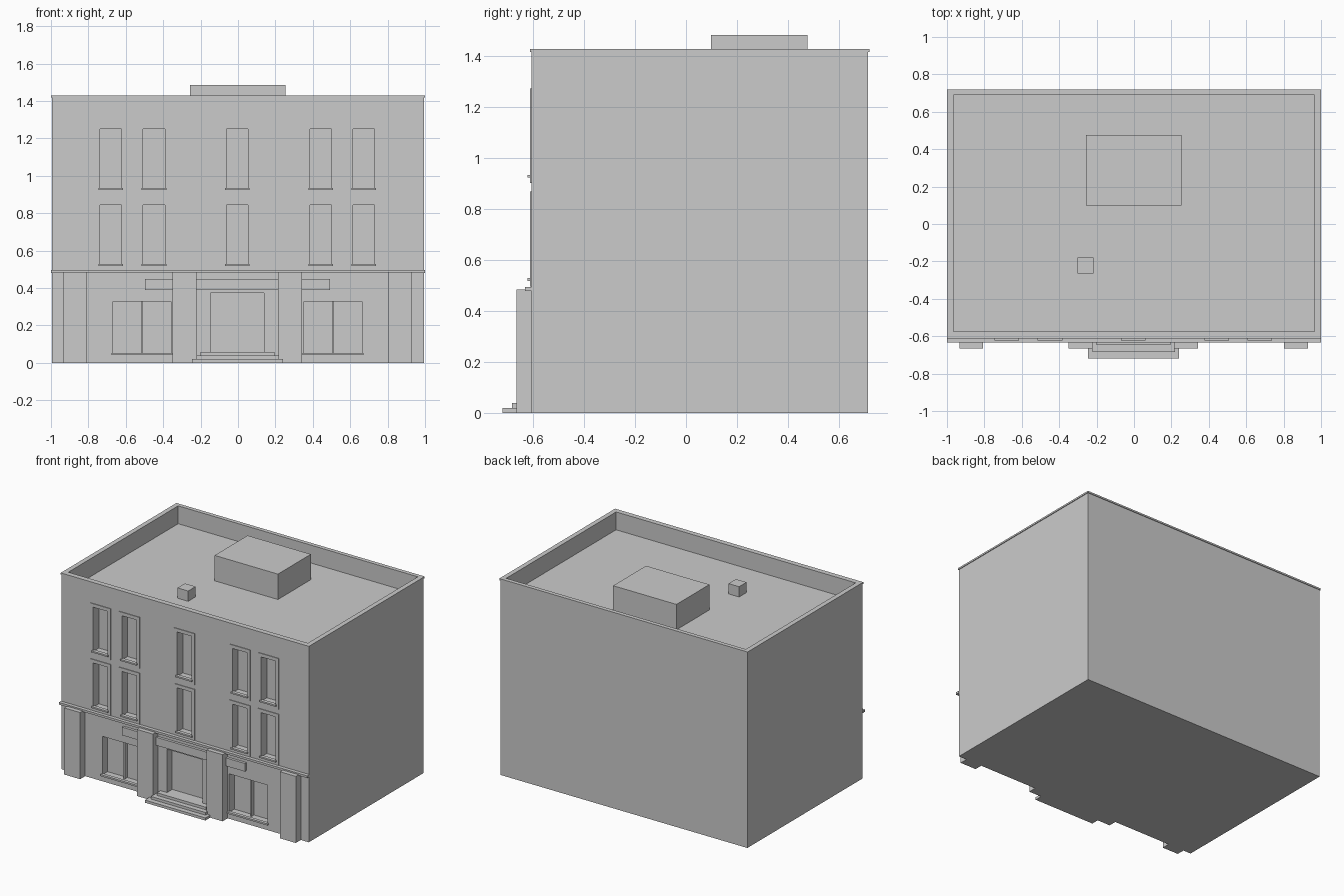
import bpy
import bmesh
from mathutils import Matrix, Vector

if "Cube" in bpy.data.objects:
    bpy.data.objects.remove(bpy.data.objects["Cube"], do_unlink=True)

stone = bpy.data.materials.new("plain_grey")
stone.use_nodes = True
GREY = (0.6, 0.6, 0.6, 1)
stone.diffuse_color = GREY
stone.node_tree.nodes["Principled BSDF"].inputs["Base Color"].default_value = GREY


def boxes(name, spans):
    """One object from boxes given as (x0, x1, y0, y1, z0, z1)."""
    bm = bmesh.new()
    for x0, x1, y0, y1, z0, z1 in spans:
        centre = Vector((x0 + x1, y0 + y1, z0 + z1)) / 2
        size = Matrix.Diagonal((x1 - x0, y1 - y0, z1 - z0, 1))
        bmesh.ops.create_cube(bm, size=1, matrix=Matrix.Translation(centre) @ size)
    mesh = bpy.data.meshes.new(name)
    bm.to_mesh(mesh)
    bm.free()
    mesh.materials.append(stone)
    obj = bpy.data.objects.new(name, mesh)
    bpy.context.collection.objects.link(obj)
    return obj


FRONT, BACK, SIDE = -0.607, 0.715, 0.995
TOP, ROOF = 1.43, 1.30
PANE = FRONT + 0.06
IN_X, IN_FRONT, IN_BACK = 0.965, -0.574, 0.69

# Window and door openings as (x0, x1, z0, z1)
upper = [(x - 0.058, x + 0.058, z, z + 0.322)
         for z in (0.522, 0.928)
         for x in (-0.68, -0.449, -0.004, 0.442, 0.673)]
shop = [(x - 0.155, x + 0.155, 0.047, 0.327) for x in (-0.513, 0.508)]
door = (-0.147, 0.14, 0.057, 0.372)

# Main block, with the openings and the sunken roof cut out
body = boxes("building_body", [(-SIDE, SIDE, FRONT, BACK, 0, TOP - 0.01)])
cuts = [(x0, x1, FRONT - 0.1, PANE, z0, z1) for x0, x1, z0, z1 in upper + shop + [door]]
cuts.append((-IN_X, IN_X, IN_FRONT, IN_BACK, ROOF, TOP + 0.1))
# Keep the wall recesses clear of the roof well
cutter = boxes("opening_cutter", cuts)
cutter.hide_render = True
mod = body.modifiers.new("openings", "BOOLEAN")
mod.operation = "DIFFERENCE"
mod.solver = "EXACT"
mod.object = cutter
bpy.context.view_layer.update()
cut_mesh = bpy.data.meshes.new_from_object(
    body.evaluated_get(bpy.context.evaluated_depsgraph_get()))
body.modifiers.clear()
body.data = cut_mesh
bpy.data.objects.remove(cutter, do_unlink=True)

# Coping around the parapet
z = (TOP - 0.012, TOP)
boxes("parapet_coping", [
    (-1, 1, FRONT - 0.005, IN_FRONT, *z), (-1, 1, IN_BACK, BACK + 0.005, *z),
    (-1, -IN_X, IN_FRONT, IN_BACK, *z), (IN_X, 1, IN_FRONT, IN_BACK, *z)])

# Rooftop boxes
boxes("roof_plant_room", [(-0.257, 0.253, 0.098, 0.477, ROOF, 1.485)])
boxes("roof_vent", [(-0.302, -0.216, -0.265, -0.18, ROOF, ROOF + 0.075)])

# Thin surrounds and sills of the upper windows
T = 0.025
y = (FRONT - 0.005, FRONT)
surround, sills = [], []
for x0, x1, z0, z1 in upper:
    surround += [(x0 - T, x0, *y, z0 - T, z1 + T), (x1, x1 + T, *y, z0 - T, z1 + T),
                 (x0, x1, *y, z1, z1 + T), (x0, x1, *y, z0 - T, z0)]
    sills.append((x0 - 0.008, x1 + 0.008, FRONT - 0.016, FRONT + 0.01, z0 - 0.004, z0 + 0.007))
boxes("window_surrounds", surround)
boxes("window_sills", sills)

# Shop window sills and mullions
boxes("shop_window_sills", [(x0 - 0.008, x1 + 0.008, FRONT - 0.014, FRONT + 0.01, z0 - 0.006, z0 + 0.006)
                            for x0, x1, z0, z1 in shop])
boxes("shop_window_mullions", [((x0 + x1) / 2 - 0.005, (x0 + x1) / 2 + 0.005, PANE - 0.03, PANE, z0, z1)
                               for x0, x1, z0, z1 in shop])

# Ground floor pilasters, cornice and sign band
boxes("pilasters", [(x - 0.064, x + 0.064, -0.665, FRONT, 0, 0.485)
                    for x in (-0.87, -0.285, 0.277, 0.867)])
boxes("cornice", [(-1, 1, -0.633, FRONT, 0.479, 0.495)])
boxes("sign_band", [(-0.497, 0.493, -0.626, FRONT, 0.388, 0.447)])

# Entrance steps, narrowing upwards
boxes("entrance_steps", [
    (-0.246 + 0.023 * i, 0.241 - 0.023 * i, -0.72 + 0.036 * i, FRONT, 0.019 * i, 0.019 * (i + 1))
    for i in range(3)])
